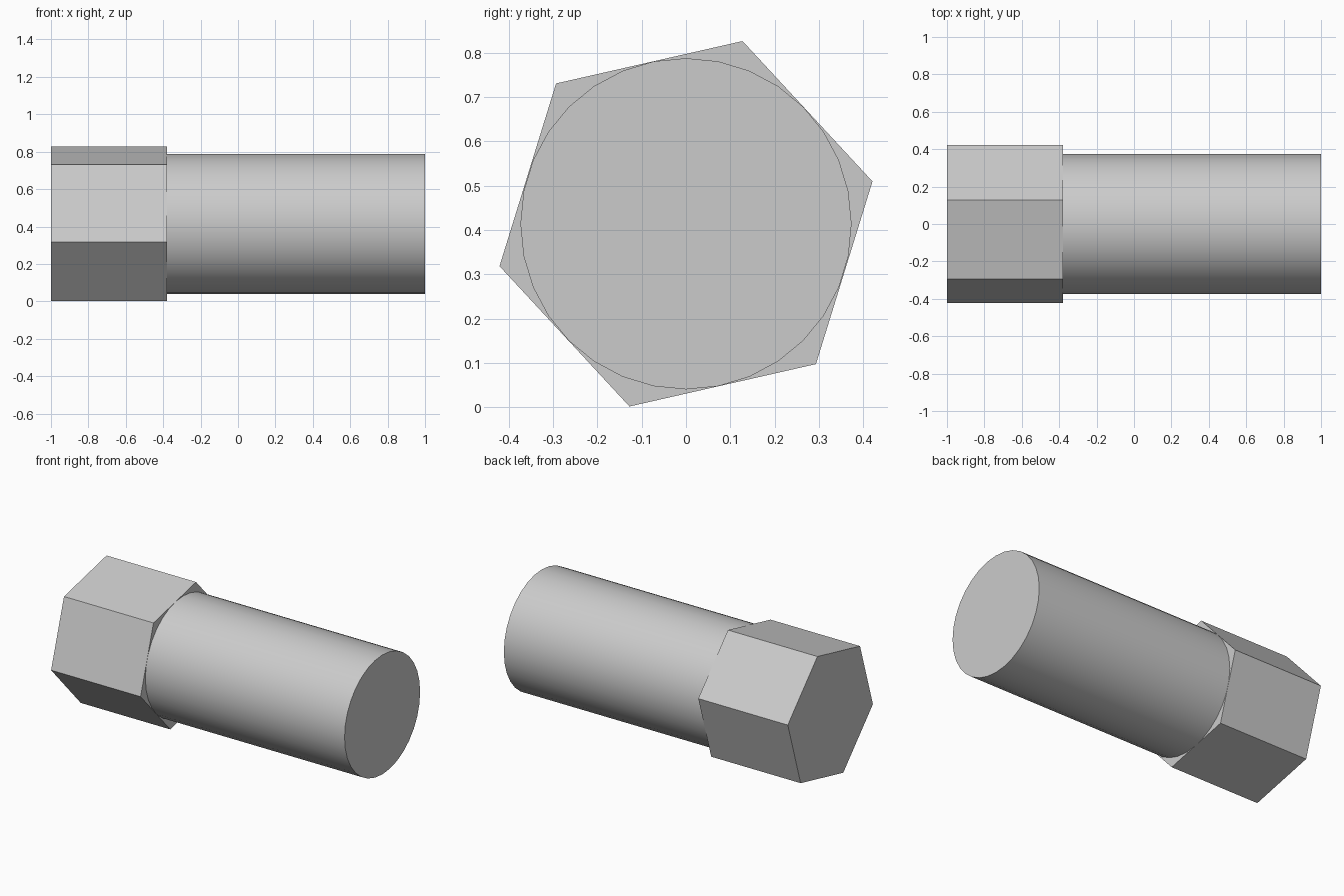
import bpy, bmesh, math

cube = bpy.data.objects.get("Cube")
if cube:
    bpy.data.objects.remove(cube, do_unlink=True)

AXIS_Z = 0.414
HEAD_RADIUS = 0.432
SHANK_RADIUS = 0.374
HEAD_END = -0.38

# Plain grey metal
steel = bpy.data.materials.new("grey steel")
steel.use_nodes = True
grey = (0.6, 0.6, 0.6, 1)
steel.diffuse_color = grey
steel.node_tree.nodes["Principled BSDF"].inputs["Base Color"].default_value = grey


def prism(name, sides, radius, x0, x1, turn=0):
    """Closed prism running along x, with its first corner turned from +y."""
    bm = bmesh.new()
    ring = []
    for i in range(sides):
        a = turn + math.tau * i / sides
        ring.append(bm.verts.new((x0, radius * math.cos(a), AXIS_Z + radius * math.sin(a))))
    base = bm.faces.new(ring)
    top = bmesh.ops.extrude_face_region(bm, geom=[base], use_keep_orig=True)["geom"]
    moved = [g for g in top if isinstance(g, bmesh.types.BMVert)]
    bmesh.ops.translate(bm, verts=moved, vec=(x1 - x0, 0, 0))
    bmesh.ops.recalc_face_normals(bm, faces=bm.faces[:])
    mesh = bpy.data.meshes.new(name)
    bm.to_mesh(mesh)
    bm.free()
    mesh.materials.append(steel)
    obj = bpy.data.objects.new(name, mesh)
    bpy.context.collection.objects.link(obj)
    return obj


# Six-sided head, flat faces
prism("hex_head", 6, HEAD_RADIUS, -1, HEAD_END, math.radians(12.8))

# Round shank, smooth side with sharp rim
shank = prism("shank", 32, SHANK_RADIUS, HEAD_END, 1)
bpy.ops.object.select_all(action="DESELECT")
shank.select_set(True)
bpy.context.view_layer.objects.active = shank
bpy.ops.object.shade_smooth_by_angle(angle=math.radians(30))
